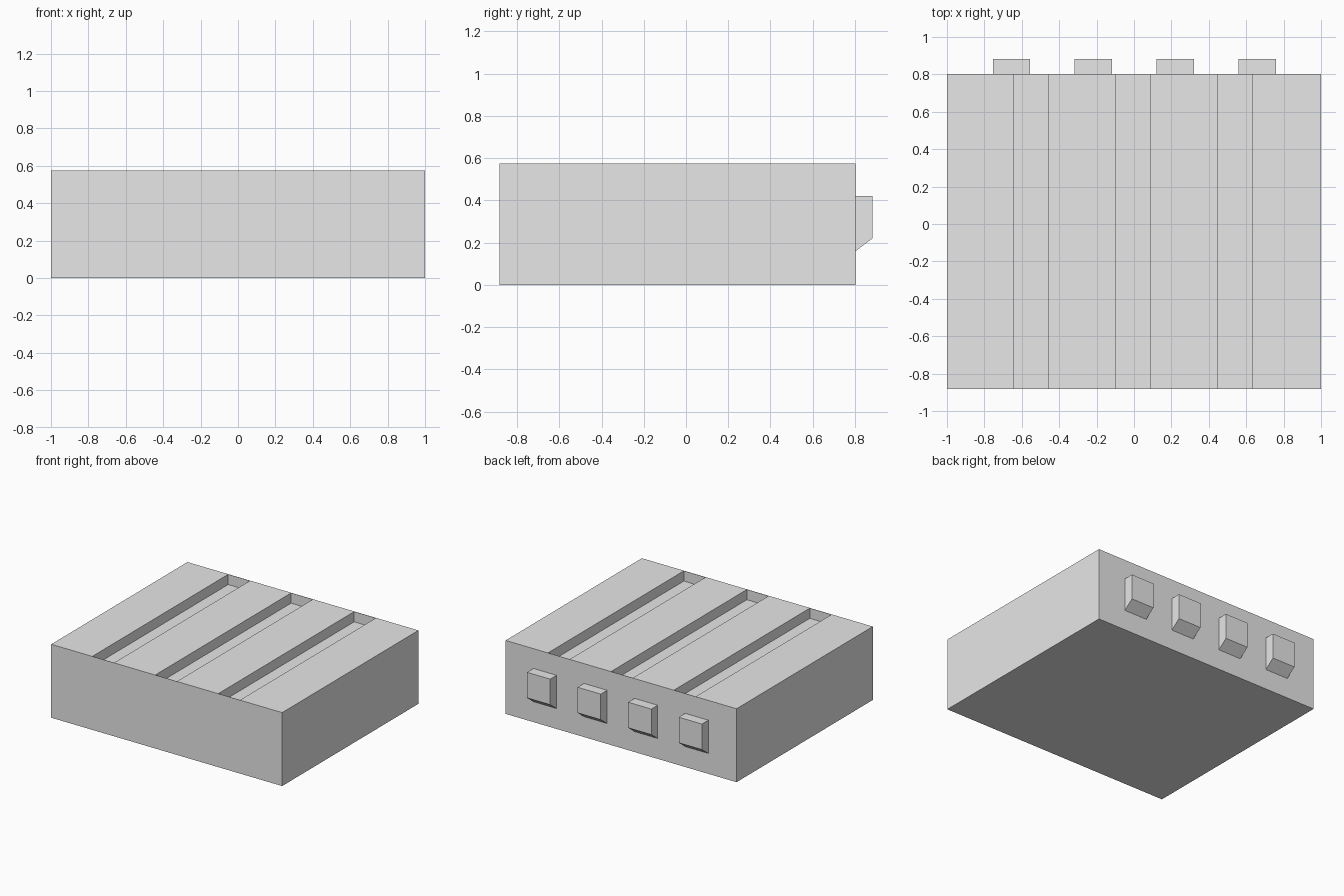
import bpy
import bmesh

if "Cube" in bpy.data.objects:
    bpy.data.objects.remove(bpy.data.objects["Cube"], do_unlink=True)

# Single plain material
grey = bpy.data.materials.new("light grey")
grey.use_nodes = True
colour = (0.8, 0.8, 0.8, 1)
grey.diffuse_color = colour
grey.node_tree.nodes["Principled BSDF"].inputs["Base Color"].default_value = colour


def prism(name, profile, x0, x1):
    """Extrude a (y, z) profile along x."""
    bm = bmesh.new()
    face = bm.faces.new([bm.verts.new((x0, y, z)) for y, z in profile])
    out = bmesh.ops.extrude_face_region(bm, geom=[face])
    moved = [v for v in out["geom"] if isinstance(v, bmesh.types.BMVert)]
    bmesh.ops.translate(bm, verts=moved, vec=(x1 - x0, 0, 0))
    bmesh.ops.recalc_face_normals(bm, faces=bm.faces)
    mesh = bpy.data.meshes.new(name)
    bm.to_mesh(mesh)
    bm.free()
    mesh.materials.append(grey)
    obj = bpy.data.objects.new(name, mesh)
    bpy.context.collection.objects.link(obj)
    return obj


def rectangle(y0, y1, z0, z1):
    return [(y0, z0), (y1, z0), (y1, z1), (y0, z1)]


FRONT, BACK, HEIGHT = -0.882, 0.803, 0.575
WALL, DEPTH = 0.003, 0.08

# Main block
body = prism("body", rectangle(FRONT, BACK, 0, HEIGHT), -1, 1)

# Three long slots in the top, closed by thin end walls
for x in (-0.551, -0.006, 0.54):
    cutter = prism("slot_cutter",
                   rectangle(FRONT + WALL, BACK - WALL, HEIGHT - DEPTH, HEIGHT + 0.1),
                   x - 0.094, x + 0.094)
    cutter.hide_render = True
    cut = body.modifiers.new("slot", 'BOOLEAN')
    cut.operation = 'DIFFERENCE'
    cut.solver = 'EXACT'
    cut.object = cutter
    bpy.context.view_layer.objects.active = body
    bpy.ops.object.modifier_apply(modifier=cut.name)
    bpy.data.objects.remove(cutter, do_unlink=True)

# Four lugs on the back, sloped underneath
lug_profile = [(BACK, 0.16), (0.882, 0.22), (0.882, 0.42), (BACK, 0.42)]
for i in range(4):
    x = -0.655 + i * 0.438
    prism(f"back_lug_{i + 1}", lug_profile, x - 0.1, x + 0.1)
